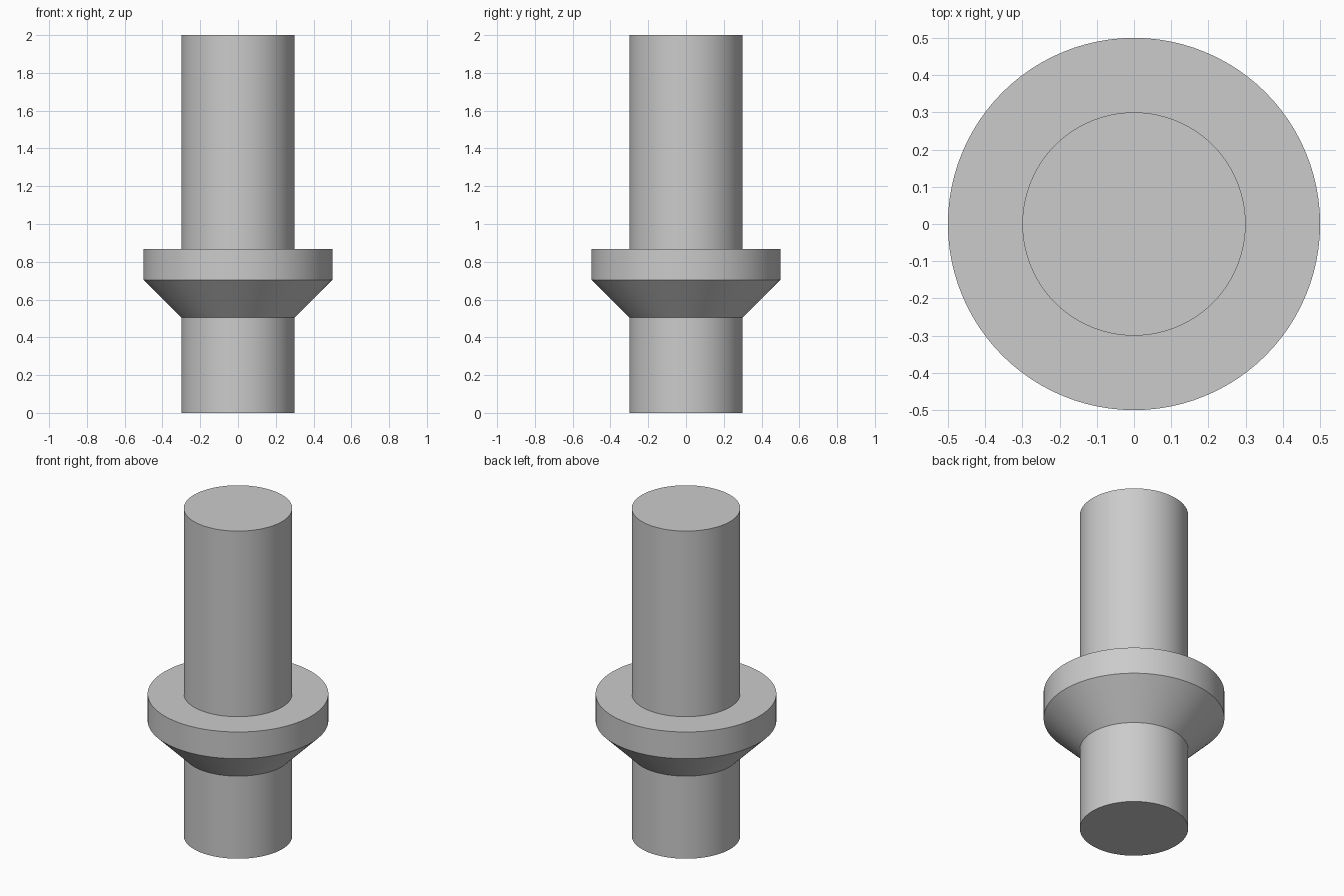
import bpy, bmesh, math

if "Cube" in bpy.data.objects:
    bpy.data.objects.remove(bpy.data.objects["Cube"])

SEGMENTS = 96

grey = bpy.data.materials.new("plain grey")
grey.diffuse_color = (0.6, 0.6, 0.6, 1.0)
grey.use_nodes = True
grey.node_tree.nodes["Principled BSDF"].inputs["Base Color"].default_value = grey.diffuse_color

# Half profile (radius, height): lower shaft, 45 degree cone, collar, upper shaft
profile = [(0.0, 0.0), (0.3, 0.0), (0.3, 0.504), (0.5, 0.704),
           (0.5, 0.867), (0.3, 0.867), (0.3, 2.0), (0.0, 2.0)]

# Revolve the profile around the vertical axis
bm = bmesh.new()
verts = [bm.verts.new((r, 0, z)) for r, z in profile]
edges = [bm.edges.new(pair) for pair in zip(verts, verts[1:])]
bmesh.ops.spin(bm, geom=verts + edges, cent=(0, 0, 0), axis=(0, 0, 1),
               angle=math.tau, steps=SEGMENTS)
bmesh.ops.remove_doubles(bm, verts=bm.verts, dist=1e-5)
bmesh.ops.recalc_face_normals(bm, faces=bm.faces)

mesh = bpy.data.meshes.new("collared_shaft")
bm.to_mesh(mesh)
bm.free()
mesh.materials.append(grey)
shaft = bpy.data.objects.new("collared_shaft", mesh)
bpy.context.collection.objects.link(shaft)

# Smooth round walls, sharp rims
bpy.context.view_layer.objects.active = shaft
shaft.select_set(True)
bpy.ops.object.shade_smooth_by_angle(angle=math.radians(30))
